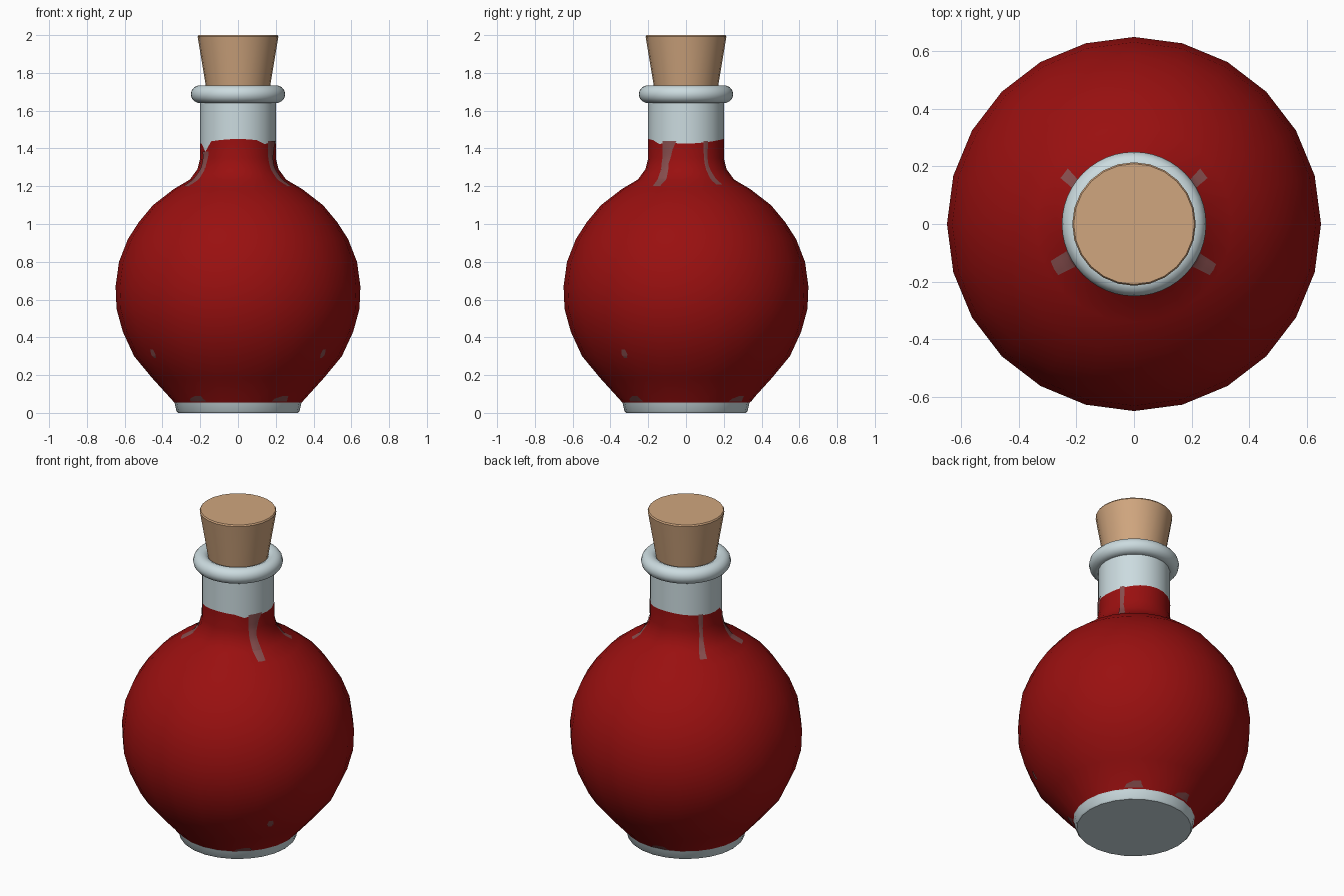
import bpy, bmesh, math

if "Cube" in bpy.data.objects:
    bpy.data.objects.remove(bpy.data.objects["Cube"])

SEG = 24


def material(name, rgb):
    m = bpy.data.materials.new(name)
    m.diffuse_color = (*rgb, 1.0)
    m.use_nodes = True
    m.node_tree.nodes["Principled BSDF"].inputs["Base Color"].default_value = m.diffuse_color
    return m


GLASS = material("pale_glass", (0.60, 0.71, 0.74))
RED = material("red_liquid", (0.32, 0.005, 0.005))
STREAK = material("liquid_residue", (0.24, 0.075, 0.075))
CORK = material("cork", (0.63, 0.38, 0.21))


def finish(bm, name, mats, angle=35):
    me = bpy.data.meshes.new(name)
    bm.to_mesh(me)
    bm.free()
    ob = bpy.data.objects.new(name, me)
    bpy.context.collection.objects.link(ob)
    for m in mats:
        me.materials.append(m)
    bpy.ops.object.select_all(action='DESELECT')
    ob.select_set(True)
    bpy.context.view_layer.objects.active = ob
    bpy.ops.object.shade_smooth_by_angle(angle=math.radians(angle))
    return ob


def lathe(name, profile, mats, seg=SEG, closed=False, caps=(False, False), red=None):
    """Spin (radius, height) points; height may be a function of the angle."""
    bm = bmesh.new()
    rings = []
    for r, z in profile:
        ring = []
        for i in range(seg):
            a = 2 * math.pi * i / seg
            h = z(i * 360 / seg) if callable(z) else z
            ring.append(bm.verts.new((r * math.cos(a), r * math.sin(a), h)))
        rings.append(ring)
    n = len(rings)
    for k in range(n if closed else n - 1):
        lo, hi = rings[k], rings[(k + 1) % n]
        for i in range(seg):
            j = (i + 1) % seg
            f = bm.faces.new((lo[i], lo[j], hi[j], hi[i]))
            if red and red[0] <= k < red[1]:
                f.material_index = 1
    if caps[0]:
        bm.faces.new(rings[0][::-1])
    if caps[1]:
        bm.faces.new(rings[-1])
    bm.normal_update()
    return finish(bm, name, mats)


def liquid_edge(deg):
    """Uneven upper edge of the liquid in the neck."""
    dip = 0.05 if abs(deg - 210) < 1 else 0.015 if abs(deg - 315) < 1 else 0
    return 1.438 - 0.012 * math.cos(math.radians(2 * deg)) - dip


# Bottle body: foot, globe, shoulder and neck
globe = [(0.338, 0.056), (0.455, 0.185), (0.55, 0.30), (0.61, 0.43),
         (0.643, 0.55), (0.648, 0.67), (0.63, 0.80), (0.583, 0.92),
         (0.525, 1.01), (0.45, 1.10), (0.34, 1.185), (0.255, 1.235),
         (0.215, 1.29), (0.20, 1.35)]
foot = [(0.318, 0.0), (0.326, 0.008), (0.335, 0.05)]
neck = [(0.20, liquid_edge), (0.20, 1.69)]
lathe("bottle", foot + globe + neck, [GLASS, RED], caps=(True, False),
      red=(len(foot), len(foot) + len(globe)))

# Rounded lip around the mouth
lip = [(0.203 + 0.047 * math.cos(t), 1.687 + 0.047 * math.sin(t))
       for t in (2 * math.pi * i / 14 for i in range(14))]
lathe("lip_ring", lip, [GLASS], seg=48, closed=True)

# Tapered stopper
lathe("stopper", [(0.155, 1.64), (0.17, 1.73), (0.214, 1.992), (0.209, 2.0)],
      [CORK], caps=(True, True))


def surface(deg, z):
    """Point just outside the faceted bottle wall."""
    pts = globe + [(0.20, 1.69)]
    r = pts[0][0]
    for (r0, z0), (r1, z1) in zip(pts, pts[1:]):
        if z0 <= z <= z1:
            r = r0 + (r1 - r0) * (z - z0) / (z1 - z0)
    step = 360 / SEG
    r *= math.cos(math.radians(step / 2)) / math.cos(math.radians(deg % step - step / 2))
    r += 0.004
    a = math.radians(deg)
    return (r * math.cos(a), r * math.sin(a), z)


def streak(name, path):
    """Thin plate on the wall; path holds (height, centre angle, half width)."""
    bm = bmesh.new()
    rows = []
    for (z0, c0, w0), (z1, c1, w1) in zip(path, path[1:]):
        for k in range(5):
            t = k / 4
            z, c, w = (p + (q - p) * t for p, q in ((z0, z1), (c0, c1), (w0, w1)))
            rows.append([bm.verts.new(surface(c + w * (i / 2 - 1), z)) for i in range(5)])
    for lo, hi in zip(rows, rows[1:]):
        for i in range(4):
            if (lo[i].co - hi[i].co).length > 1e-5:
                bm.faces.new((lo[i], lo[i + 1], hi[i + 1], hi[i]))
    bm.normal_update()
    finish(bm, name, [STREAK])


# Runs of residue down the neck
streak("streak_front_right", [(1.20, -30, 4), (1.24, -30, 6), (1.32, -32, 6),
                              (1.40, -29, 9), (1.44, -26, 12)])
streak("streak_front_left", [(1.20, 209, 5), (1.24, 209, 7), (1.32, 211, 6), (1.385, 211, 9)])
streak("streak_back_right", [(1.21, 36, 4), (1.25, 34, 4), (1.32, 31, 3), (1.44, 31, 4)])
streak("streak_back_left", [(1.21, 144, 4), (1.25, 146, 4), (1.32, 149, 3), (1.44, 149, 4)])

# Small spots on the lower globe and just above the foot
for side, deg in (("right", -36), ("left", 216)):
    streak("spot_" + side, [(0.29, deg, 1.0), (0.31, deg, 2.0), (0.335, deg, 1.2)])
for i, deg in enumerate((-50, 232, 50, 100)):
    streak("foot_spot_%d" % i, [(0.06, deg, 9), (0.075, deg, 7), (0.09, deg + 3, 3)])
